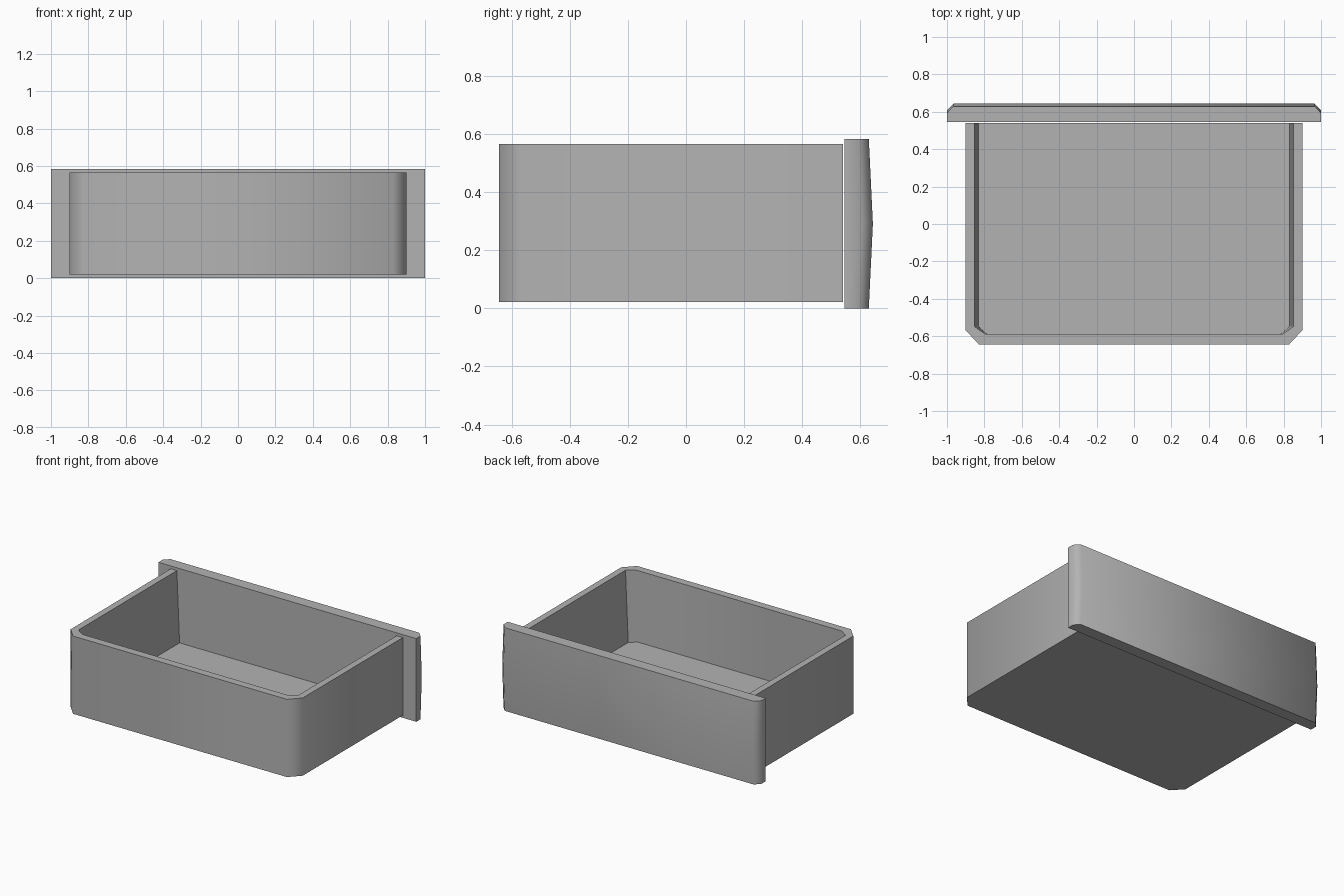
import bpy, bmesh, math

if "Cube" in bpy.data.objects:
    bpy.data.objects.remove(bpy.data.objects["Cube"])

grey = bpy.data.materials.new("light_grey")
grey.diffuse_color = (0.45, 0.45, 0.45, 1)
grey.use_nodes = True
grey.node_tree.nodes["Principled BSDF"].inputs["Base Color"].default_value = grey.diffuse_color


def plan(half_w, y_flat, y_corner, half_flat, y_end, z):
    """Open-ended outline with two cut corners, from +x end round to -x end."""
    right = [(half_w, y_end, z), (half_w, y_corner, z), (half_flat, y_flat, z)]
    return right + [(-x, y, zz) for x, y, zz in reversed(right)]


def strip(bm, a, b, closed=False):
    n = len(a)
    for i in range(n if closed else n - 1):
        j = (i + 1) % n
        bm.faces.new((a[i], a[j], b[j], b[i]))


def finish(bm, name):
    bmesh.ops.recalc_face_normals(bm, faces=bm.faces)
    me = bpy.data.meshes.new(name)
    bm.to_mesh(me)
    bm.free()
    me.materials.append(grey)
    ob = bpy.data.objects.new(name, me)
    bpy.context.collection.objects.link(ob)
    bpy.ops.object.select_all(action='DESELECT')
    ob.select_set(True)
    bpy.context.view_layer.objects.active = ob
    bpy.ops.object.shade_smooth_by_angle(angle=math.radians(50))
    return ob


# Tray: cut corners, tapered inner side walls, open at the panel end
Y_END = 0.541
bm = bmesh.new()
rings = [plan(0.90, -0.643, -0.568, 0.83, Y_END, 0.021),     # outer bottom
         plan(0.90, -0.643, -0.568, 0.83, Y_END, 0.566),     # outer rim
         plan(0.853, -0.588, -0.548, 0.795, Y_END, 0.566),   # inner rim
         plan(0.832, -0.588, -0.548, 0.785, Y_END, 0.065)]   # floor
rings = [[bm.verts.new(p) for p in r] for r in rings]
for a, b in zip(rings, rings[1:]):
    strip(bm, a, b)
bm.faces.new(rings[0])
bm.faces.new(rings[3])
bm.faces.new([r[0] for r in rings] + [r[-1] for r in reversed(rings)])
finish(bm, "drawer_tray")

# Panel: cut ends and a face that swells slightly at mid height
bm = bmesh.new()
rings = [[bm.verts.new(p) for p in plan(1.0, 0.643 - d, 0.607 - d, 0.965, 0.546, z)]
         for z, d in ((0, 0.014), (0.291, 0), (0.583, 0.014))]
for a, b in zip(rings, rings[1:]):
    strip(bm, a, b, closed=True)
bm.faces.new(rings[0])
bm.faces.new(rings[-1])
finish(bm, "drawer_panel")
